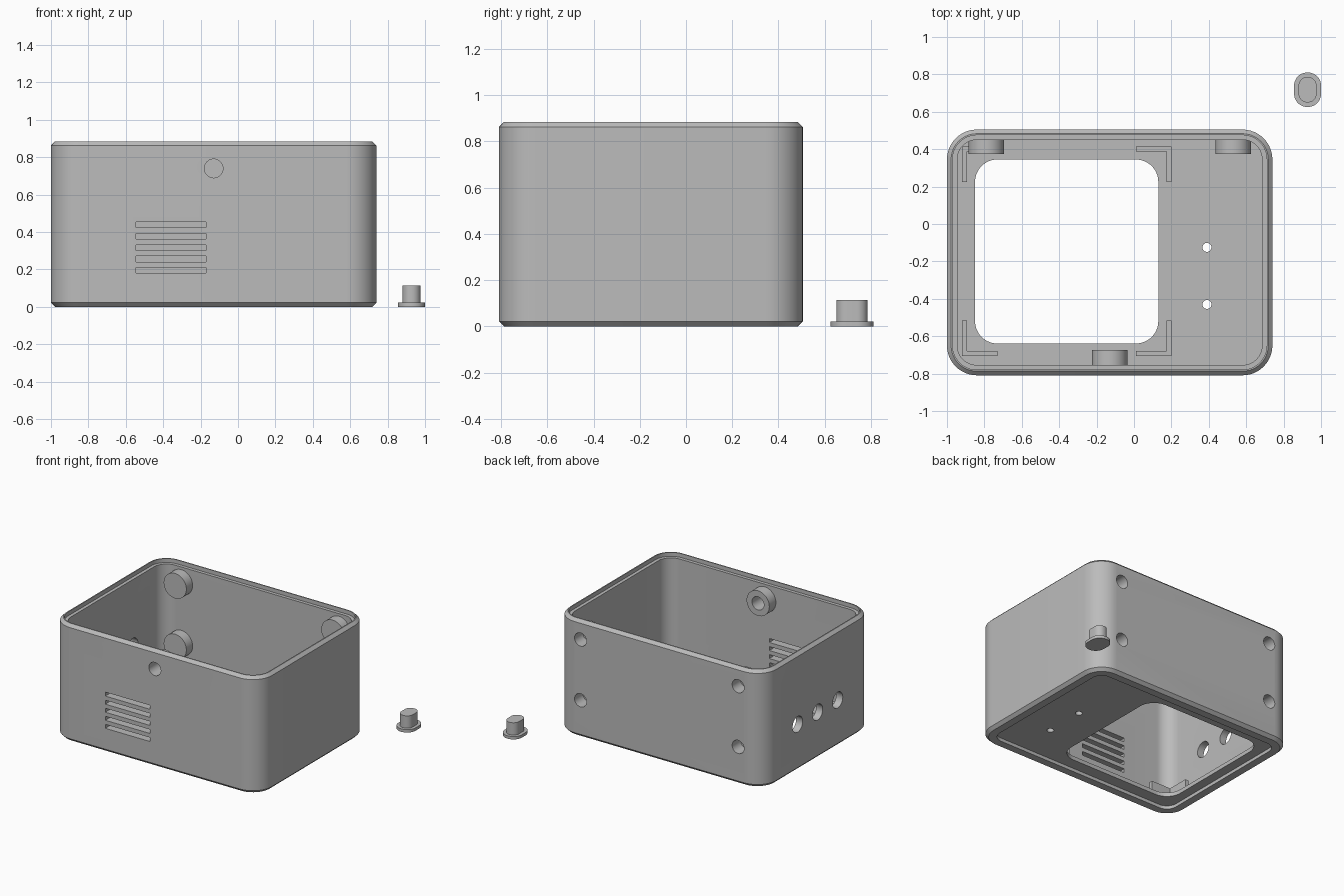
import bpy, bmesh, math
from mathutils import Matrix, Vector

cube = bpy.data.objects.get("Cube")
if cube:
    bpy.data.objects.remove(cube, do_unlink=True)

grey = bpy.data.materials.new("plain_grey")
grey.use_nodes = True
GREY = (0.5, 0.5, 0.5, 1)
grey.diffuse_color = GREY
grey.node_tree.nodes["Principled BSDF"].inputs["Base Color"].default_value = GREY

# Case frame: centre, half sizes, corner radius
CX, CY, HX, HY, R = -0.13, -0.152, 0.87, 0.657, 0.16
BACK, FRONT = CY + HY, CY - HY
WALL, FLOOR, TOP = 0.055, 0.055, 0.885


def rounded_ring(cx, cy, hx, hy, r, z, steps=12):
    """Points of a rounded rectangle, counter-clockwise."""
    pts = []
    for i, (sx, sy) in enumerate([(1, 1), (-1, 1), (-1, -1), (1, -1)]):
        for k in range(steps + 1):
            a = math.pi / 2 * (i + k / steps)
            pts.append(Vector((cx + sx * (hx - r) + r * math.cos(a),
                               cy + sy * (hy - r) + r * math.sin(a), z)))
    return pts


def loft(bm, cx, cy, hx, hy, r, profile):
    """Skin rounded rectangles given as (inset, height) and cap both ends."""
    rings = [[bm.verts.new(p) for p in
              rounded_ring(cx, cy, hx - d, hy - d, r - d, z)] for d, z in profile]
    n = len(rings[0])
    for lo, hi in zip(rings, rings[1:]):
        for i in range(n):
            j = (i + 1) % n
            bm.faces.new((lo[i], lo[j], hi[j], hi[i]))
    bm.faces.new(rings[0][::-1])
    bm.faces.new(rings[-1])


def rod(bm, start, end, radius):
    """Cylinder between two points."""
    a, b = Vector(start), Vector(end)
    turn = (b - a).to_track_quat("Z", "Y").to_matrix().to_4x4()
    bmesh.ops.create_cone(bm, cap_ends=True, segments=40, radius1=radius, radius2=radius,
                          depth=(b - a).length, matrix=Matrix.Translation((a + b) / 2) @ turn)


def block(bm, lo, hi):
    """Axis-aligned box between two corners."""
    a, b = Vector(lo), Vector(hi)
    bmesh.ops.create_cube(bm, size=1, matrix=Matrix.Translation((a + b) / 2)
                          @ Matrix.Diagonal((b - a).to_4d()))


def make(name, bm):
    bmesh.ops.recalc_face_normals(bm, faces=bm.faces)
    mesh = bpy.data.meshes.new(name)
    bm.to_mesh(mesh)
    bm.free()
    mesh.materials.append(grey)
    obj = bpy.data.objects.new(name, mesh)
    bpy.context.collection.objects.link(obj)
    return obj


def select(obj):
    bpy.ops.object.select_all(action="DESELECT")
    obj.select_set(True)
    bpy.context.view_layer.objects.active = obj


# Case shell: recessed underside, chamfered edges, stepped rim, hollow inside
bm = bmesh.new()
loft(bm, CX, CY, HX, HY, R, [
    (0.08, 0.025), (0.08, 0), (0.022, 0), (0, 0.022), (0, TOP - 0.022), (0.022, TOP),
    (0.03, TOP), (0.03, TOP - 0.03), (WALL, TOP - 0.03), (WALL, FLOOR)])
case = make("case_shell", bm)
parts = [case]

# Round bosses on the inside of the back and front walls
back_spots = [(x, z) for x in (-0.79, 0.53) for z in (0.28, 0.74)]
button_spot = (-0.13, 0.74)
for x, z in back_spots:
    bm = bmesh.new()
    rod(bm, (x, 0.375, z), (x, BACK - 0.03, z), 0.095)
    parts.append(make("back_boss", bm))
bm = bmesh.new()
x, z = button_spot
rod(bm, (x, FRONT + 0.03, z), (x, -0.675, z), 0.095)
parts.append(make("front_boss", bm))

# Cutter with every opening
bm = bmesh.new()
loft(bm, -0.36, -0.147, 0.49, 0.492, 0.12, [(0, -0.1), (0, 0.12)])
for y in (-0.125, -0.43):
    rod(bm, (0.39, y, -0.1), (0.39, y, 0.12), 0.024)
for x, z in back_spots:
    rod(bm, (x, 0.405, z), (x, BACK + 0.1, z), 0.05)
rod(bm, (button_spot[0], FRONT - 0.1, button_spot[1]),
    (button_spot[0], -0.6, button_spot[1]), 0.05)
for i in (-1, 0, 1):
    y = -0.147 + 0.24 * i
    rod(bm, (-1.1, y, 0.35), (-0.9, y, 0.35), 0.06)
for i in range(5):
    z = 0.18 + 0.061 * i
    block(bm, (-0.545, FRONT - 0.1, z), (-0.17, FRONT + 0.1, z + 0.03))
cutter = make("opening_cutter", bm)
cutter.hide_render = True

for part in parts:
    mod = part.modifiers.new("openings", "BOOLEAN")
    mod.operation = "DIFFERENCE"
    mod.solver = "EXACT"
    mod.object = cutter
    select(part)
    bpy.ops.object.modifier_apply(modifier=mod.name)
bpy.data.objects.remove(cutter, do_unlink=True)

# L-shaped corner brackets on the floor
ARM, THICK, HIGH = 0.19, 0.027, 0.15
for x, sx in ((-0.92, 1), (0.2, -1)):
    for y, sy in ((-0.705, 1), (0.415, -1)):
        bm = bmesh.new()
        outline = [(0, 0), (ARM, 0), (ARM, THICK), (THICK, THICK), (THICK, ARM), (0, ARM)]
        face = bm.faces.new([bm.verts.new((x + sx * u, y + sy * v, FLOOR - 0.01))
                             for u, v in outline])
        up = bmesh.ops.extrude_face_region(bm, geom=[face])["geom"]
        bmesh.ops.translate(bm, vec=(0, 0, HIGH - FLOOR + 0.01),
                            verts=[g for g in up if isinstance(g, bmesh.types.BMVert)])
        parts.append(make("corner_bracket", bm))

# Loose push button: flange with a narrower stem
bm = bmesh.new()
loft(bm, 0.928, 0.718, 0.072, 0.092, 0.07, [(0, 0), (0, 0.022), (0.024, 0.022), (0.024, 0.115)])
parts.append(make("push_button", bm))

for part in parts:
    select(part)
    bpy.ops.object.shade_smooth_by_angle(angle=math.radians(30))
